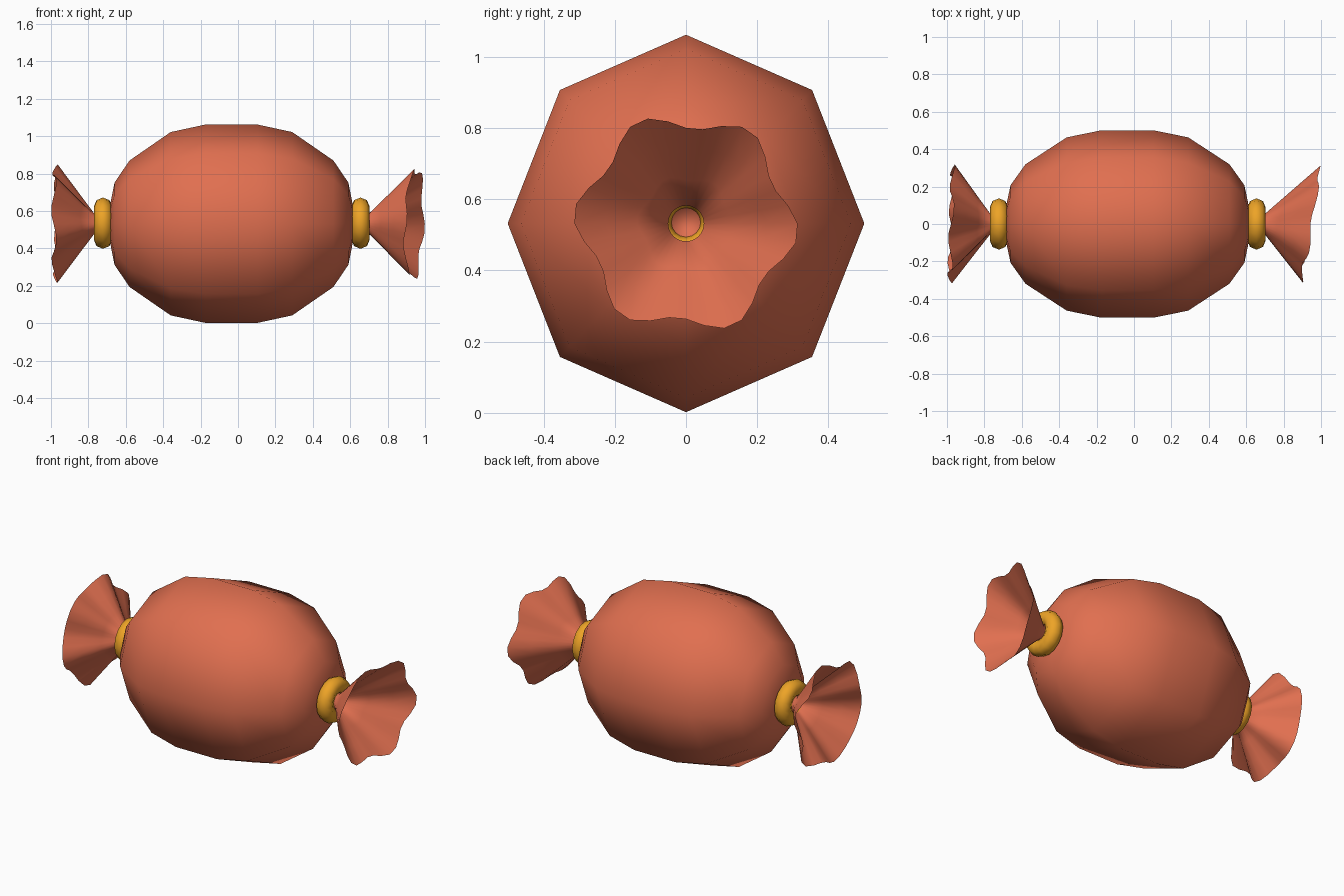
import bpy, bmesh
from math import sin, cos, pi, radians

if "Cube" in bpy.data.objects:
    bpy.data.objects.remove(bpy.data.objects["Cube"])

ZC = 0.532


def material(name, col):
    m = bpy.data.materials.new(name)
    m.diffuse_color = col
    m.use_nodes = True
    m.node_tree.nodes["Principled BSDF"].inputs["Base Color"].default_value = m.diffuse_color
    return m


RED = material("wrapper_red", (0.75, 0.16, 0.08, 1))
GOLD = material("tie_gold", (0.85, 0.37, 0.02, 1))


def loft(name, rings, mat, cap_start=True, cap_end=True):
    """Skin a list of equal-length vertex rings."""
    bm = bmesh.new()
    vs = [[bm.verts.new(p) for p in r] for r in rings]
    n = len(vs[0])
    for a, b in zip(vs, vs[1:]):
        for i in range(n):
            j = (i + 1) % n
            bm.faces.new((a[i], a[j], b[j], b[i]))
    if cap_start:
        bm.faces.new(vs[0][::-1])
    if cap_end:
        bm.faces.new(vs[-1])
    bmesh.ops.recalc_face_normals(bm, faces=bm.faces[:])
    me = bpy.data.meshes.new(name)
    bm.to_mesh(me)
    bm.free()
    for p in me.polygons:
        p.use_smooth = True
    me.materials.append(mat)
    ob = bpy.data.objects.new(name, me)
    bpy.context.collection.objects.link(ob)
    return ob


# Candy body: eight-sided barrel lying along x
half = [(0.14, 0.53), (0.325, 0.49), (0.545, 0.338), (0.625, 0.22),
        (0.645, 0.12), (0.655, 0.05)]
profile = [(-x, r) for x, r in reversed(half)] + half
loft("candy_body",
     [[(x - 0.035, r * 0.945 * cos(i * pi / 4), ZC + r * sin(i * pi / 4))
       for i in range(8)] for x, r in profile], RED)


# Twisted wrapper end: pleated cone with six lobes
def wrapper_end(name, x_in, x_neck, rim_x, r_mean, r_amp, phase, tilt_y, tilt_z, ripple):
    n = 36
    angles = [2 * pi * i / n for i in range(n)]
    rings = [[(x, 0.05 * cos(a), ZC + 0.05 * sin(a)) for a in angles]
             for x in (x_in, x_neck)]
    for t in (0.33, 0.67, 1.0):
        ring = []
        for a in angles:
            wave = cos(6 * (a - phase))
            r = r_mean + r_amp * wave
            xr = rim_x + tilt_y * cos(a) + tilt_z * sin(a) + ripple * wave
            rt = 0.05 + (r - 0.05) * t
            ring.append((x_neck + (xr - x_neck) * t, rt * cos(a), ZC + rt * sin(a)))
        rings.append(ring)
    loft(name, rings, RED, cap_start=True, cap_end=False)


wrapper_end("wrapper_end_right", 0.66, 0.695, 0.942, 0.291, 0.026, radians(-5),
            0.048, 0.01, 0.01)
wrapper_end("wrapper_end_left", -0.72, -0.765, -0.978, 0.30, 0.026, radians(15),
            0.008, 0.0, 0.014)

# Gold ties around both necks
for name, x in (("tie_right", 0.655), ("tie_left", -0.722)):
    bpy.ops.mesh.primitive_torus_add(location=(x, 0, ZC + 0.003), rotation=(0, pi / 2, 0),
                                     major_segments=16, minor_segments=8,
                                     major_radius=0.088, minor_radius=0.049)
    tie = bpy.context.object
    tie.name = name
    tie.data.materials.append(GOLD)
    bpy.ops.object.shade_smooth()
